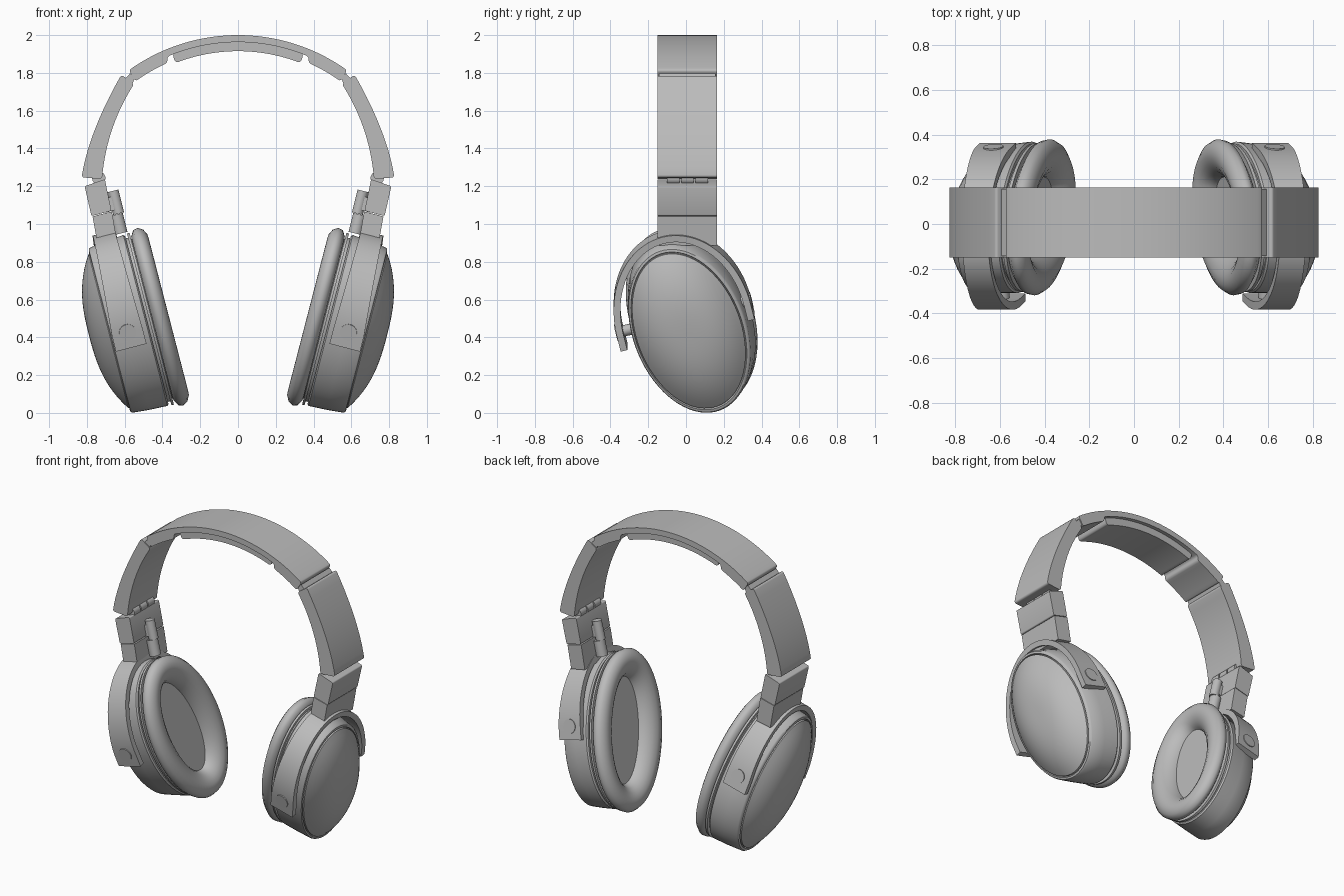
import bpy, bmesh, math
from mathutils import Vector, Matrix

cube = bpy.data.objects.get("Cube")
if cube:
    bpy.data.objects.remove(cube, do_unlink=True)

grey = bpy.data.materials.new("mid grey")
grey.use_nodes = True
COLOUR = (0.5, 0.5, 0.5, 1)
grey.diffuse_color = COLOUR
grey.node_tree.nodes["Principled BSDF"].inputs["Base Color"].default_value = COLOUR

Y_FRONT, Y_BACK = -0.15, 0.163
TILT = math.radians(14.5)


def finish(name, bm, mirror=True, angle=35):
    """Turn a bmesh into a shaded object, optionally mirrored to the right side."""
    bmesh.ops.recalc_face_normals(bm, faces=bm.faces)
    mesh = bpy.data.meshes.new(name)
    bm.to_mesh(mesh)
    bm.free()
    mesh.materials.append(grey)
    ob = bpy.data.objects.new(name, mesh)
    bpy.context.collection.objects.link(ob)
    bpy.ops.object.select_all(action="DESELECT")
    ob.select_set(True)
    bpy.context.view_layer.objects.active = ob
    bpy.ops.object.shade_smooth_by_angle(angle=math.radians(angle))
    if mirror:
        ob.modifiers.new("mirror", "MIRROR").use_mirror_merge = False
    return ob


def extrude(name, outline, y0=Y_FRONT, y1=Y_BACK, mirror=True, bevel=0.012):
    """Extrude a closed x-z outline along y, rounding only the outline's corners."""
    bm = bmesh.new()
    face = bm.faces.new([bm.verts.new((x, y0, z)) for x, z in outline])
    out = bmesh.ops.extrude_face_region(bm, geom=[face])["geom"]
    verts = [v for v in out if isinstance(v, bmesh.types.BMVert)]
    bmesh.ops.translate(bm, verts=verts, vec=(0, y1 - y0, 0))
    bmesh.ops.recalc_face_normals(bm, faces=bm.faces)
    if bevel:
        corners = [e for e in bm.edges if abs(e.verts[0].co.y - e.verts[1].co.y) > 0.01
                   and e.calc_face_angle(0) > math.radians(40)]
        bmesh.ops.bevel(bm, geom=corners, offset=bevel, segments=4, profile=0.5, affect="EDGES")
    return finish(name, bm, mirror)


def rod(name, p, q, r, segments=32):
    """Cylinder between two points."""
    p, q = Vector(p), Vector(q)
    rot = (q - p).to_track_quat("Z", "Y").to_matrix().to_4x4()
    bm = bmesh.new()
    bmesh.ops.create_cone(bm, cap_ends=True, segments=segments, radius1=r, radius2=r,
                          depth=(q - p).length, matrix=Matrix.Translation((p + q) / 2) @ rot)
    return finish(name, bm)


def frame(roll, y=0.0, v=0.0):
    """Ear cup frame: local x across, y up the long axis, z outward from the head."""
    out = Vector((math.cos(TILT), 0, -math.sin(TILT)))
    up = Vector((math.sin(TILT), 0, math.cos(TILT)))
    side = Vector((0, 1, 0))
    c, s = math.cos(roll), math.sin(roll)
    minor, major = side * c + up * s, up * c - side * s
    centre = Vector((0.41, 0.03, 0.51)) + side * y + up * v
    m = Matrix((minor, major, out)).transposed().to_4x4()
    return Matrix.Translation(centre) @ m


CUP = frame(math.radians(20))


def loft(name, rings, caps=False, closed=False, segments=72, angle=35):
    """Skin elliptical rings (half length, half width, depth, sideways shift)."""
    bm = bmesh.new()
    loops = []
    for a, b, w, dx in rings:
        turn = [math.tau * i / segments for i in range(segments)]
        loops.append([bm.verts.new(CUP @ Vector((dx + b * math.cos(t), a * math.sin(t), w)))
                      for t in turn])
    pairs = list(zip(loops, loops[1:]))
    if closed:
        pairs.append((loops[-1], loops[0]))
    for lo, hi in pairs:
        for i in range(segments):
            j = (i + 1) % segments
            bm.faces.new((lo[i], lo[j], hi[j], hi[i]))
    if caps:
        bm.faces.new(loops[0])
        bm.faces.new(loops[-1])
    return finish(name, bm, angle=angle)


def inset_rings(profile, a=0.505, b=0.325):
    return [(a - d, b - d, w, 0) for d, w in profile]


def arc(radius, start, end, n=24):
    """Points of the headband arc, angles measured from straight up."""
    turn = [math.radians(start + (end - start) * i / n) for i in range(n + 1)]
    return [(radius * math.sin(t), 1.01 + radius * math.cos(t)) for t in turn]


def curve(p, q, r, n=10):
    """Smooth path through three points."""
    path = []
    for i in range(n + 1):
        t = i / n
        k = (2 * (t - 0.5) * (t - 1), 4 * t * (1 - t), 2 * t * (t - 0.5))
        path.append(tuple(k[0] * p[j] + k[1] * q[j] + k[2] * r[j] for j in (0, 1)))
    return path


# Headband: thin middle with thickened ends, and the cushion below it
extrude("headband_top", arc(0.99, -35.7, 35.7, 40) + arc(0.922, 36, 24, 6)
        + arc(0.953, 23, -23) + arc(0.922, -24, -36, 6), mirror=False)
extrude("headband_cushion", arc(0.957, -21.3, 21.3) + arc(0.905, 21.5, -21.5),
        -0.125, 0.138, mirror=False, bevel=0.018)

# Folding arms and joints
extrude("band_link", [(0.545, 1.775), (0.572, 1.797), (0.6, 1.765), (0.56, 1.74)],
        Y_FRONT + 0.006, Y_BACK - 0.006, bevel=0)
extrude("side_arm", curve((0.618, 1.79), (0.758, 1.5), (0.828, 1.247))
        + curve((0.72, 1.238), (0.667, 1.5), (0.55, 1.742)), bevel=0.014)
for i in range(3):
    y = -0.1 + i * 0.075
    rod("hinge_knuckle", (0.737, y, 1.243), (0.737, y + 0.066, 1.243), 0.035)
extrude("hinge_block", [(0.705, 1.237), (0.812, 1.2), (0.776, 1.042), (0.67, 1.07)], bevel=0.008)
extrude("yoke_block", [(0.668, 1.066), (0.77, 1.04), (0.742, 0.885), (0.64, 0.905)], bevel=0)
rod("slider_rod", (0.662, 0.005, 1.175), (0.632, 0.005, 1.055), 0.03)
rod("slider_socket", (0.645, 0.005, 1.05), (0.62, 0.005, 0.95), 0.036)
extrude("slider_bridge", [(0.65, 1.15), (0.72, 1.13), (0.7, 1.06), (0.63, 1.08)], -0.02, 0.03, bevel=0)

# Ear pad, mounting rings and speaker plate
loft("ear_pad", inset_rings([(0.18, 0.05), (0.172, 0.022), (0.15, -0.008), (0.12, -0.03),
     (0.085, -0.043), (0.05, -0.042), (0.018, -0.026), (0.002, 0), (0.008, 0.026), (0.04, 0.045)]),
     closed=True, angle=70)
loft("speaker_plate", inset_rings([(0.16, 0.04), (0.16, 0.06)]), caps=True)
loft("mounting_ring", inset_rings([(0.05, 0.035), (0.05, 0.048), (0.018, 0.048), (0.018, 0.062),
     (0.04, 0.062), (0.04, 0.09)]), caps=True)

# Cup shell, tapering outward to a grooved rim, and the shallow domed cover
loft("cup_shell", [(0.475, 0.305, 0.075, 0), (0.484, 0.314, 0.083, 0), (0.478, 0.308, 0.18, -0.006),
     (0.468, 0.3, 0.27, -0.013), (0.461, 0.294, 0.279, -0.015), (0.447, 0.284, 0.282, -0.016),
     (0.442, 0.28, 0.27, -0.016)], caps=True)
dome = [(0.438, 0.277, 0.262, -0.016)]
for i in range(12):
    k = 1 - i / 12
    dome.append((0.438 * k, 0.277 * k, 0.286 + 0.106 * (1 - k ** 2.7), -0.016))
loft("cup_cover", dome, caps=True, angle=30)

# Yoke: half-ellipse strap with straight ends, swept across the shell
YOKE = frame(math.radians(14), -0.042, 0.05)
A, B, THICK, DROP, STEPS = 0.46, 0.365, 0.036, -0.085, 40


def strap(a, b):
    turn = [math.pi * i / STEPS for i in range(STEPS + 1)]
    return ([(b, DROP)] + [(b * math.cos(t), a * math.sin(t)) for t in turn] + [(-b, DROP)])


bm = bmesh.new()
sections = []
for (ox, oy), (ix, iy) in zip(strap(A, B), strap(A - THICK, B - THICK)):
    rise = max(0, oy) / A
    w0, w1 = 0.108 + 0.012 * rise, 0.275 - 0.035 * rise
    corners = ((ox, oy, w0), (ox, oy, w1), (ix, iy, w1), (ix, iy, w0))
    sections.append([bm.verts.new(YOKE @ Vector(c)) for c in corners])
for lo, hi in zip(sections, sections[1:]):
    for i in range(4):
        j = (i + 1) % 4
        bm.faces.new((lo[i], lo[j], hi[j], hi[i]))
bm.faces.new(sections[0])
bm.faces.new(sections[-1])
finish("yoke", bm)

# Pivot pins through both yoke ends, with a flat button outside
for side, name in ((-1, "front"), (1, "back")):
    inner, strap_mid, outer = (YOKE @ Vector((side * d, 0, 0.19)) for d in (0.25, B - 0.02, B + 0.005))
    rod(name + "_pivot_pin", inner, strap_mid, 0.03)
    rod(name + "_pivot_button", strap_mid, outer, 0.045)
